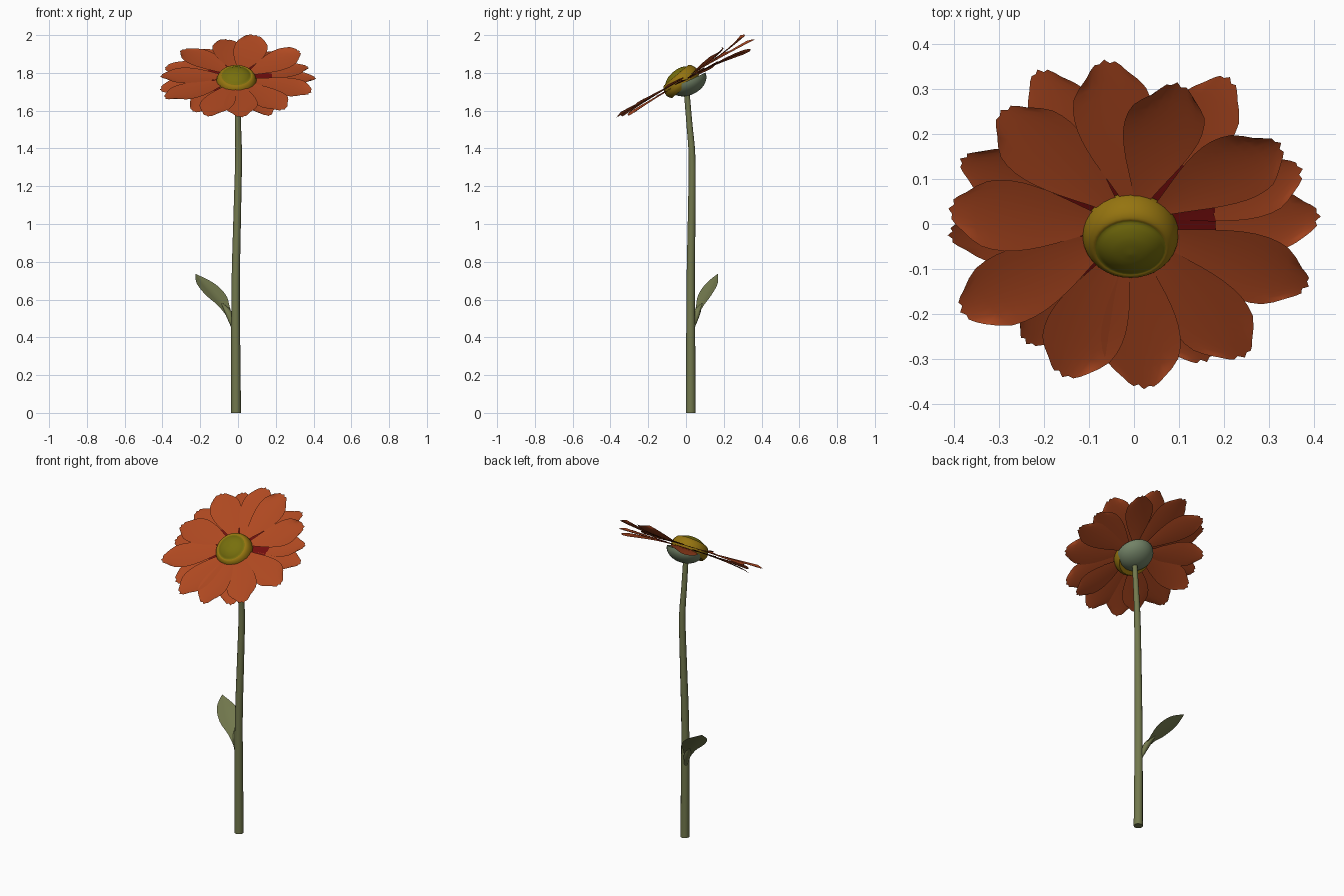
import bpy, bmesh, math
from mathutils import Matrix, Vector

old = bpy.data.objects.get("Cube")
if old:
    bpy.data.objects.remove(old, do_unlink=True)


def material(name, rgb):
    m = bpy.data.materials.new(name)
    m.use_nodes = True
    m.diffuse_color = (*rgb, 1)
    bsdf = next(n for n in m.node_tree.nodes if n.type == 'BSDF_PRINCIPLED')
    bsdf.inputs["Base Color"].default_value = (*rgb, 1)
    bsdf.inputs["Roughness"].default_value = 0.8
    return m


ORANGE = material("petal orange", (0.43, 0.066, 0.015))
DARK_RED = material("petal base dark red", (0.17, 0.004, 0.004))
GOLD = material("disc rim gold", (0.3, 0.175, 0.005))
OLIVE = material("disc centre olive", (0.185, 0.16, 0.004))
GREEN = material("stem green", (0.17, 0.19, 0.075))
SEPAL = material("calyx grey green", (0.17, 0.225, 0.135))


def along(points, t):
    """Smooth interpolation through a list of tuples, t from 0 to 1."""
    n = len(points) - 1
    i = min(int(t * n), n - 1)
    f = t * n - i
    a, b, c, d = (points[min(max(k, 0), n)] for k in range(i - 1, i + 3))
    return [q + f * ((r - p) / 2 + f * (p - 2.5 * q + 2 * r - s / 2
            + f * (1.5 * (q - r) + (s - p) / 2))) for p, q, r, s in zip(a, b, c, d)]


def surface(name, rows, cols, point, mats, rule=None, closed=False):
    """Grid of quads from point(t, s); rule(t) picks the material of a row."""
    bm = bmesh.new()
    span = cols if closed else cols - 1
    grid = [[bm.verts.new(point(i / (rows - 1), j / span)) for j in range(cols)]
            for i in range(rows)]
    for i in range(rows - 1):
        for j in range(span):
            k = (j + 1) % cols
            face = bm.faces.new((grid[i][j], grid[i][k], grid[i + 1][k], grid[i + 1][j]))
            face.material_index = rule((i + 0.5) / (rows - 1)) if rule else 0
    if closed:
        for ring in (grid[0][::-1], grid[-1]):
            bm.faces.new(ring).material_index = rule(float(ring is grid[-1])) if rule else 0
        bmesh.ops.recalc_face_normals(bm, faces=bm.faces[:])
    else:
        bmesh.ops.reverse_faces(bm, faces=bm.faces[:])
    mesh = bpy.data.meshes.new(name)
    bm.to_mesh(mesh)
    bm.free()
    for m in mats:
        mesh.materials.append(m)
    obj = bpy.data.objects.new(name, mesh)
    bpy.context.collection.objects.link(obj)
    bpy.ops.object.select_all(action='DESELECT')
    obj.select_set(True)
    bpy.context.view_layer.objects.active = obj
    bpy.ops.object.shade_smooth_by_angle(angle=math.radians(40))


def tube(name, path, rows, mat):
    """Round tube through (x, y, z, radius) points."""
    def point(t, s):
        x, y, z, r = along(path, t)
        a = s * math.tau
        return (x + r * math.cos(a), y + r * math.sin(a), z)
    surface(name, rows, 12, point, [mat], closed=True)


def leaning(x, y, z, degrees):
    """Frame at a point, tipped towards the front."""
    return Matrix.Translation((x, y, z)) @ Matrix.Rotation(math.radians(degrees), 4, 'X')


def lathe(name, frame, profile, rows, mats, rule=None):
    """Turned shape from (radius, height) points, set in a frame."""
    def point(t, s):
        r, h = along(profile, t)
        r, a = max(r, 0.001), s * math.tau
        return frame @ Vector((r * math.cos(a), r * math.sin(a), h))
    surface(name, rows, 32, point, mats, rule, closed=True)


# Stem and leaf stalk
tube("stem", [(-0.01, 0.025, 0, 0.026), (-0.012, 0.025, 0.35, 0.024),
              (-0.012, 0.025, 0.7, 0.022), (-0.004, 0.03, 1.05, 0.02),
              (0.003, 0.032, 1.35, 0.018), (0, 0.018, 1.53, 0.016),
              (-0.002, 0.002, 1.72, 0.015)], 25, GREEN)
tube("leaf_stalk", [(-0.02, 0.032, 0.43, 0.006), (-0.032, 0.042, 0.475, 0.014),
                    (-0.046, 0.054, 0.52, 0.02), (-0.062, 0.066, 0.552, 0.016),
                    (-0.085, 0.085, 0.58, 0.004)], 10, GREEN)

# Leaf blade: midrib points with half width, folded along the midrib
RIB = [(-0.045, 0.052, 0.515, 0.016), (-0.075, 0.073, 0.568, 0.036),
       (-0.118, 0.1, 0.62, 0.064), (-0.172, 0.137, 0.682, 0.056),
       (-0.225, 0.168, 0.744, 0.001)]


def leaf_point(t, s):
    x, y, z, w = along(RIB, t)
    side = 2 * s - 1
    return (x + 0.83 * w * side, y + 0.55 * w * side, z + 0.2 * w * abs(side) - 0.008)


surface("leaf", 17, 7, leaf_point, [GREEN])

# Calyx cup and domed flower disc
CUP = [(0.105 * math.sin(k * math.pi / 16), -0.075 * math.cos(k * math.pi / 16))
       for k in range(9)]
lathe("calyx", leaning(0, 0.008, 1.757, 25), CUP, 13, [SEPAL])
lathe("flower_disc", leaning(-0.008, -0.022, 1.75, 40),
      [(0.095, -0.03), (0.107, -0.008), (0.105, 0.018), (0.096, 0.038),
       (0.084, 0.048), (0.075, 0.048), (0.06, 0.058), (0.035, 0.068), (0, 0.072)],
      25, [GOLD, OLIVE], lambda t: int(t > 0.6))

# Petals: narrow base, broad blade, blunt tip with shallow teeth
HEAD = leaning(0, 0, 1.77, 30)
WIDTH = [(0.13,), (0.32,), (0.54,), (0.75,), (0.91,), (1.0,), (0.99,), (0.86,), (0.52,)]
TEETH = {3: 0.01, 5: 0.007}
INNER = 0.05
BASE = 0.36


def petal(name, angle, length, level, lift, half, roll, dark_base):
    turn = HEAD @ Matrix.Rotation(math.radians(angle), 4, 'Z')

    def point(t, s, rise=0):
        side = 2 * s - 1
        r = INNER + (length - INNER) * t - 0.035 * side ** 2 * t ** 3
        if t > 0.99:
            r -= TEETH.get(round(s * 8), 0)
        w = half * along(WIDTH, t)[0]
        h = level + rise + lift * t * t + 0.008 * side ** 2 * t + roll * side * t
        return turn @ Vector((r, w * side, h))

    surface(name, 13, 9, point, [ORANGE])
    if dark_base:
        surface(name + "_base", 6, 5, lambda t, s: point(t * BASE, s, 0.003), [DARK_RED])


# Upper ring: angle, length, lift at the tip
UPPER = [(99, 0.427, -0.008), (76, 0.4, 0.035), (35, 0.4, 0.03), (338, 0.42, 0),
         (306, 0.42, 0), (273, 0.422, 0), (248, 0.427, -0.01), (210, 0.447, 0),
         (175, 0.415, -0.012), (135, 0.42, 0)]
for n, (angle, length, lift) in enumerate(UPPER):
    petal(f"upper_petal_{n + 1}", angle, length, 0.006, lift, 0.088, 0.006, False)

# Lower ring, with dark bases showing in the gaps
LOWER = [(120, 0.43, -0.035), (59, 0.415, -0.03), (20, 0.4, 0), (2, 0.416, 0),
         (158, 0.418, -0.012), (187, 0.418, -0.03), (233, 0.4, -0.01), (294, 0.4, -0.01)]
for n, (angle, length, lift) in enumerate(LOWER):
    petal(f"lower_petal_{n + 1}", angle, length, -0.008, lift, 0.078, -0.006, True)
